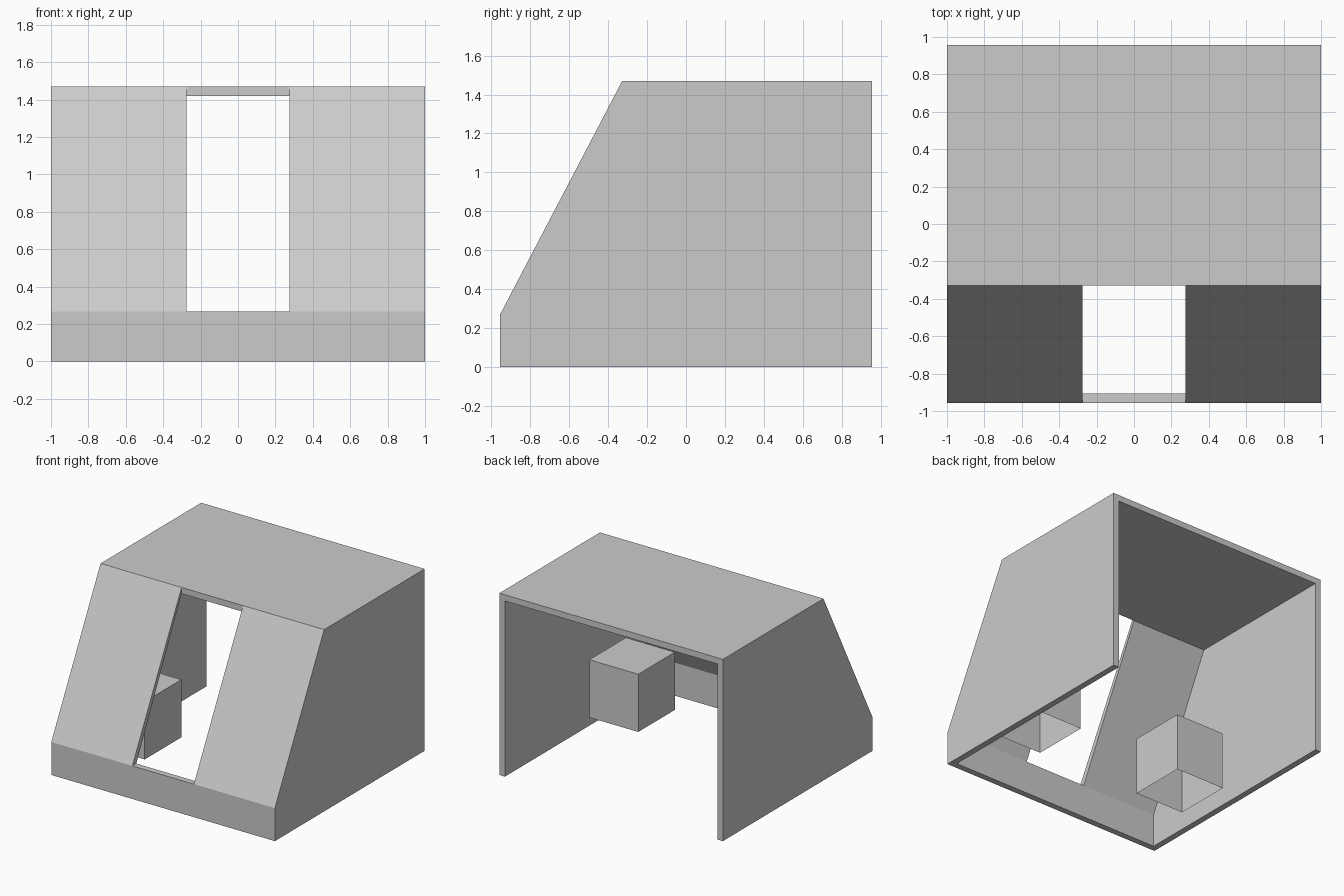
import bpy, bmesh

if "Cube" in bpy.data.objects:
    bpy.data.objects.remove(bpy.data.objects["Cube"])


def prism(name, profile, x0, x1):
    """Extrude a closed (y, z) profile along x from x0 to x1."""
    bm = bmesh.new()
    face = bm.faces.new([bm.verts.new((x0, y, z)) for y, z in profile])
    ext = bmesh.ops.extrude_face_region(bm, geom=[face])
    verts = [v for v in ext["geom"] if isinstance(v, bmesh.types.BMVert)]
    bmesh.ops.translate(bm, verts=verts, vec=(x1 - x0, 0, 0))
    bmesh.ops.recalc_face_normals(bm, faces=bm.faces[:])
    mesh = bpy.data.meshes.new(name)
    bm.to_mesh(mesh)
    bm.free()
    obj = bpy.data.objects.new(name, mesh)
    bpy.context.collection.objects.link(obj)
    return obj


def cut(target, cutter):
    mod = target.modifiers.new("cut", "BOOLEAN")
    mod.operation, mod.solver, mod.object = "DIFFERENCE", "EXACT", cutter
    bpy.context.view_layer.objects.active = target
    bpy.ops.object.modifier_apply(modifier=mod.name)
    bpy.data.objects.remove(cutter, do_unlink=True)


Y, H, T = 0.957, 1.47, 0.05      # half depth, height, wall thickness
KNEE_Y, SILL = -0.328, 0.267     # where the sloped front starts and ends

# Shell with sloped front
shell = prism("housing_shell", [(-Y, 0), (Y, 0), (Y, H), (KNEE_Y, H), (-Y, SILL)], -1, 1)

# Hollow interior, open at the back and bottom
cut(shell, prism("interior_cutter", [(T - Y, -0.2), (1.2, -0.2), (1.2, H - T),
                                     (KNEE_Y, H - T), (T - Y, SILL)], T - 1, 1 - T))

# Central opening through the sloped front
cut(shell, prism("opening_cutter", [(-1.2, SILL), (KNEE_Y, SILL),
                                    (KNEE_Y, 1.7), (-1.2, 1.7)], -0.275, 0.275))

# Pair of inner boxes, open underneath
for side, x0, x1 in (("left", -0.905, -0.467), ("right", 0.467, 0.905)):
    box = prism(side + "_inner_box", [(-0.525, 0.103), (-0.057, 0.103),
                                      (-0.057, 0.57), (-0.525, 0.57)], x0, x1)
    bm = bmesh.new()
    bm.from_mesh(box.data)
    bottom = [f for f in bm.faces if f.normal.z < -0.9]
    bmesh.ops.delete(bm, geom=bottom, context="FACES_ONLY")
    bm.to_mesh(box.data)
    bm.free()
